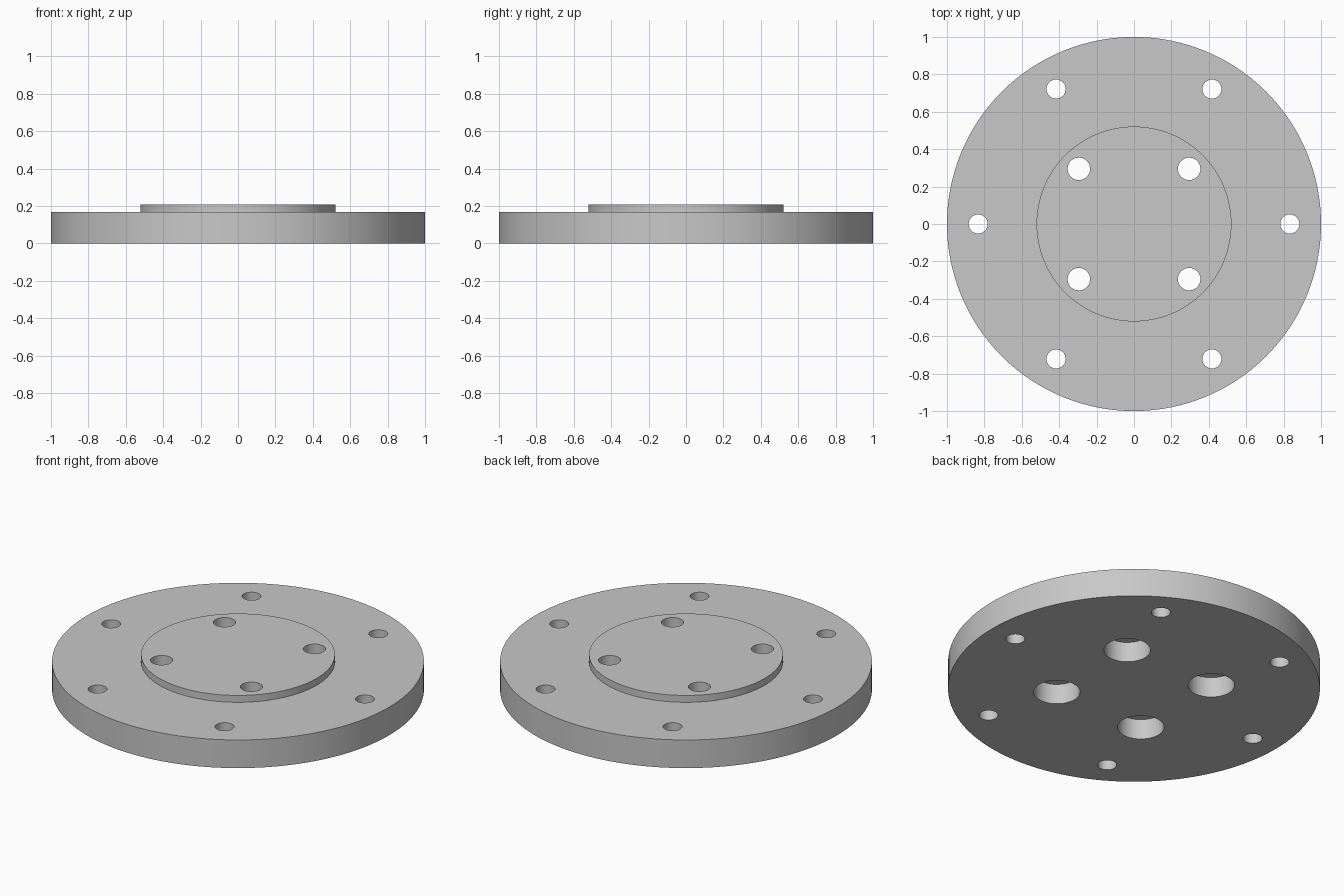
import bpy
import bmesh
from math import cos, sin, radians, tau

if "Cube" in bpy.data.objects:
    bpy.data.objects.remove(bpy.data.objects["Cube"])

steel = bpy.data.materials.new("plain_grey")
steel.use_nodes = True
grey = (0.58, 0.58, 0.58, 1)
steel.diffuse_color = grey
steel.node_tree.nodes["Principled BSDF"].inputs["Base Color"].default_value = grey


def add_turned(bm, profile, segments, center=(0, 0)):
    """Add a closed solid of revolution from (radius, height) points, bottom to top."""
    rings = []
    for r, z in profile:
        rings.append([bm.verts.new((center[0] + r * cos(tau * i / segments),
                                    center[1] + r * sin(tau * i / segments), z))
                      for i in range(segments)])
    for low, high in zip(rings, rings[1:]):
        for i in range(segments):
            j = (i + 1) % segments
            bm.faces.new((low[i], low[j], high[j], high[i]))
    bm.faces.new(rings[0][::-1])
    bm.faces.new(rings[-1])


def make_object(name, bm):
    bmesh.ops.recalc_face_normals(bm, faces=bm.faces)
    mesh = bpy.data.meshes.new(name)
    bm.to_mesh(mesh)
    bm.free()
    mesh.materials.append(steel)
    obj = bpy.data.objects.new(name, mesh)
    bpy.context.collection.objects.link(obj)
    return obj


# Disc with a raised round boss
DISC_TOP, BOSS_TOP, BOSS_R = 0.167, 0.208, 0.521
bm = bmesh.new()
add_turned(bm, [(1, 0), (1, DISC_TOP), (BOSS_R, DISC_TOP), (BOSS_R, BOSS_TOP)], 128)
flange = make_object("flange_plate", bm)

# Cutters: six rim bolt holes, four boss holes counterbored from below
bm = bmesh.new()
for k in range(6):
    a = radians(60 * k)
    add_turned(bm, [(0.051, -0.1), (0.051, 0.3)], 48, (0.833 * cos(a), 0.833 * sin(a)))
for k in range(4):
    a = radians(45 + 90 * k)
    add_turned(bm, [(0.125, -0.1), (0.125, 0.12), (0.06, 0.12), (0.06, 0.3)],
               48, (0.417 * cos(a), 0.417 * sin(a)))
cutter = make_object("hole_cutter", bm)
cutter.hide_render = True

# Drill the holes
drill = flange.modifiers.new("holes", "BOOLEAN")
drill.operation = "DIFFERENCE"
drill.solver = "EXACT"
drill.object = cutter
bpy.ops.object.select_all(action="DESELECT")
bpy.context.view_layer.objects.active = flange
flange.select_set(True)
bpy.ops.object.modifier_apply(modifier=drill.name)
bpy.data.objects.remove(cutter)

bpy.ops.object.shade_smooth_by_angle(angle=radians(30))
